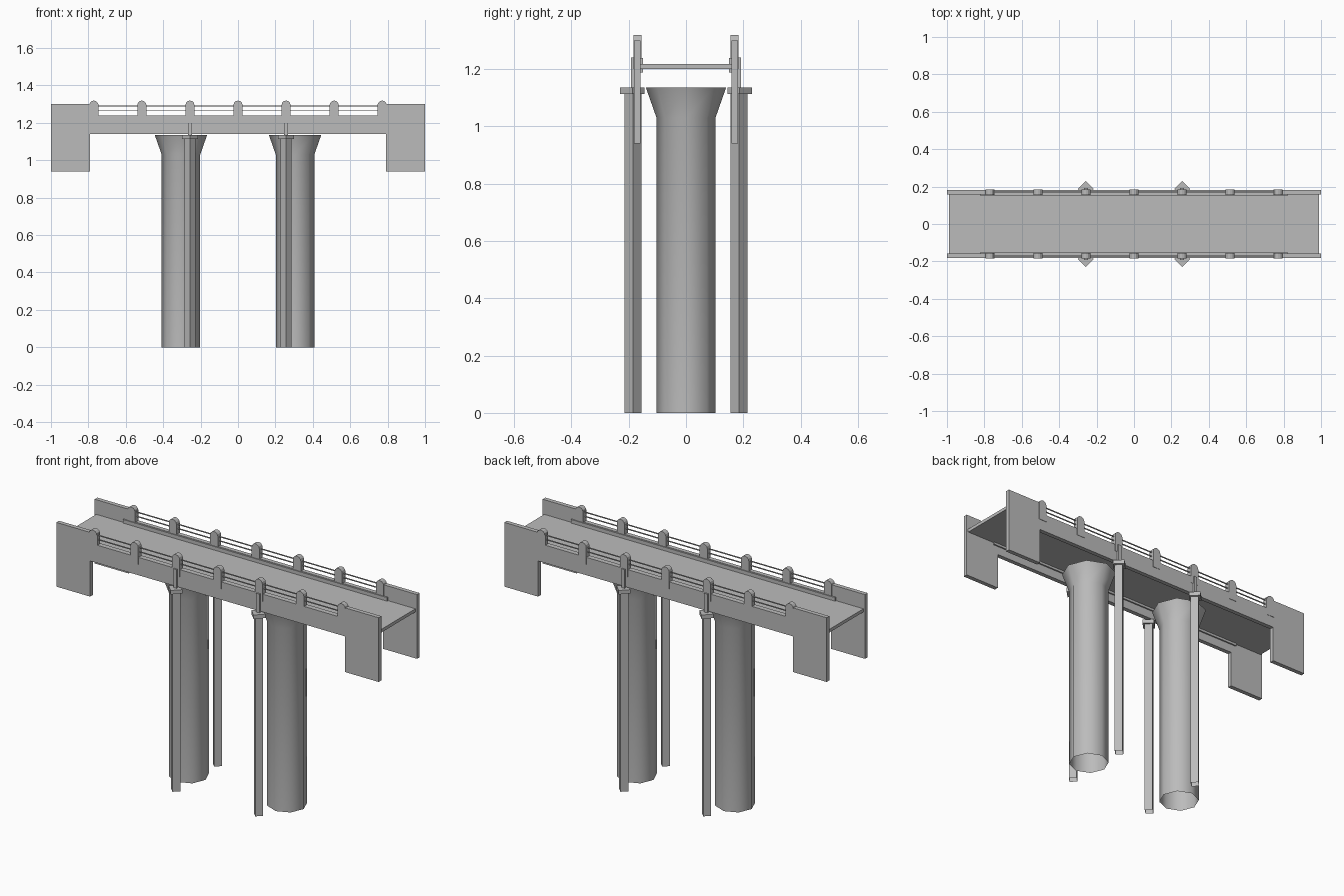
import bpy, bmesh, math
from mathutils import Matrix

cube = bpy.data.objects.get("Cube")
if cube:
    bpy.data.objects.remove(cube, do_unlink=True)

concrete = bpy.data.materials.new("concrete_grey")
concrete.use_nodes = True
grey = (0.5, 0.5, 0.5, 1)
concrete.diffuse_color = grey
concrete.node_tree.nodes["Principled BSDF"].inputs["Base Color"].default_value = grey


def add_object(name, bm, smooth=False):
    bmesh.ops.recalc_face_normals(bm, faces=bm.faces)
    mesh = bpy.data.meshes.new(name)
    bm.to_mesh(mesh)
    bm.free()
    mesh.materials.append(concrete)
    for poly in mesh.polygons:
        poly.use_smooth = smooth
    obj = bpy.data.objects.new(name, mesh)
    bpy.context.collection.objects.link(obj)
    return obj


def box(name, x, y, z):
    """Box from (low, high) ranges."""
    bm = bmesh.new()
    bmesh.ops.create_cube(bm, size=1)
    for v in bm.verts:
        v.co = [r[0] + (c + 0.5) * (r[1] - r[0]) for c, r in zip(v.co, (x, y, z))]
    return add_object(name, bm)


def plate(name, outline, y0, y1):
    """Extrude an x-z outline from y0 to y1."""
    bm = bmesh.new()
    face = bm.faces.new([bm.verts.new((x, y0, z)) for x, z in outline])
    grown = bmesh.ops.extrude_face_region(bm, geom=[face])
    for v in grown["geom"]:
        if isinstance(v, bmesh.types.BMVert):
            v.co.y = y1
    return add_object(name, bm)


def tube(name, x, y, rings, sides, smooth=False, cap=False):
    """Stack of (radius, height) rings, corners on the axes."""
    bm = bmesh.new()
    loops = []
    for radius, z in rings:
        angles = [math.tau * i / sides for i in range(sides)]
        loops.append([bm.verts.new((x + radius * math.cos(a), y + radius * math.sin(a), z))
                      for a in angles])
    for low, high in zip(loops, loops[1:]):
        for i in range(sides):
            j = (i + 1) % sides
            bm.faces.new((low[i], low[j], high[j], high[i]))
    if cap:
        bm.faces.new(loops[0])
        bm.faces.new(loops[-1])
    return add_object(name, bm, smooth)


def span(side, a, b):
    return sorted((side * a, side * b))


# Road deck
box("road_deck", (-0.99, 0.99), (-0.158, 0.158), (1.2, 1.218))

# Flared round piers, open at both ends
for x, label in ((0.305, "left"), (-0.305, "right")):
    tube(label + "_pier", x, 0, [(0.103, 0), (0.103, 1.03), (0.14, 1.135)], 8, smooth=True)

# Side wall outline with deep end blocks
half = [(0.79, 1.14), (0.79, 0.94), (1, 0.94), (1, 1.3), (0.745, 1.3), (0.745, 1.24)]
wall = half + [(-x, z) for x, z in reversed(half)]

# Post outline with rounded top
post = [(-0.024, 1.2), (0.024, 1.2)]
post += [(0.024 * math.cos(math.pi * i / 6), 1.295 + 0.024 * math.sin(math.pi * i / 6))
         for i in range(7)]

for side, label in ((-1, "front"), (1, "back")):
    plate(label + "_side_wall", wall, side * 0.182, side * 0.158)
    box(label + "_inner_kerb", (-0.82, 0.82), span(side, 0.15, 0.158), (1.187, 1.238))

    # Railing posts and the two thin rails
    for i in range(-3, 4):
        outline = [(x + i * 0.257, z) for x, z in post]
        plate(label + "_railing_post", outline, side * 0.184, side * 0.155)
    for z in (1.267, 1.291):
        box(label + "_rail", (-0.77, 0.77), span(side, 0.168, 0.173), (z - 0.0025, z + 0.0025))

    # Slender diamond columns with caps and pilasters
    for x in (-0.257, 0.257):
        tube(label + "_slim_column", x, side * 0.185, [(0.029, 0), (0.029, 1.115)], 4)
        tube(label + "_column_cap", x, side * 0.187, [(0.043, 1.113), (0.043, 1.135)], 4, cap=True)
        box(label + "_pilaster", (x - 0.01, x + 0.01), span(side, 0.18, 0.192), (1.135, 1.24))
